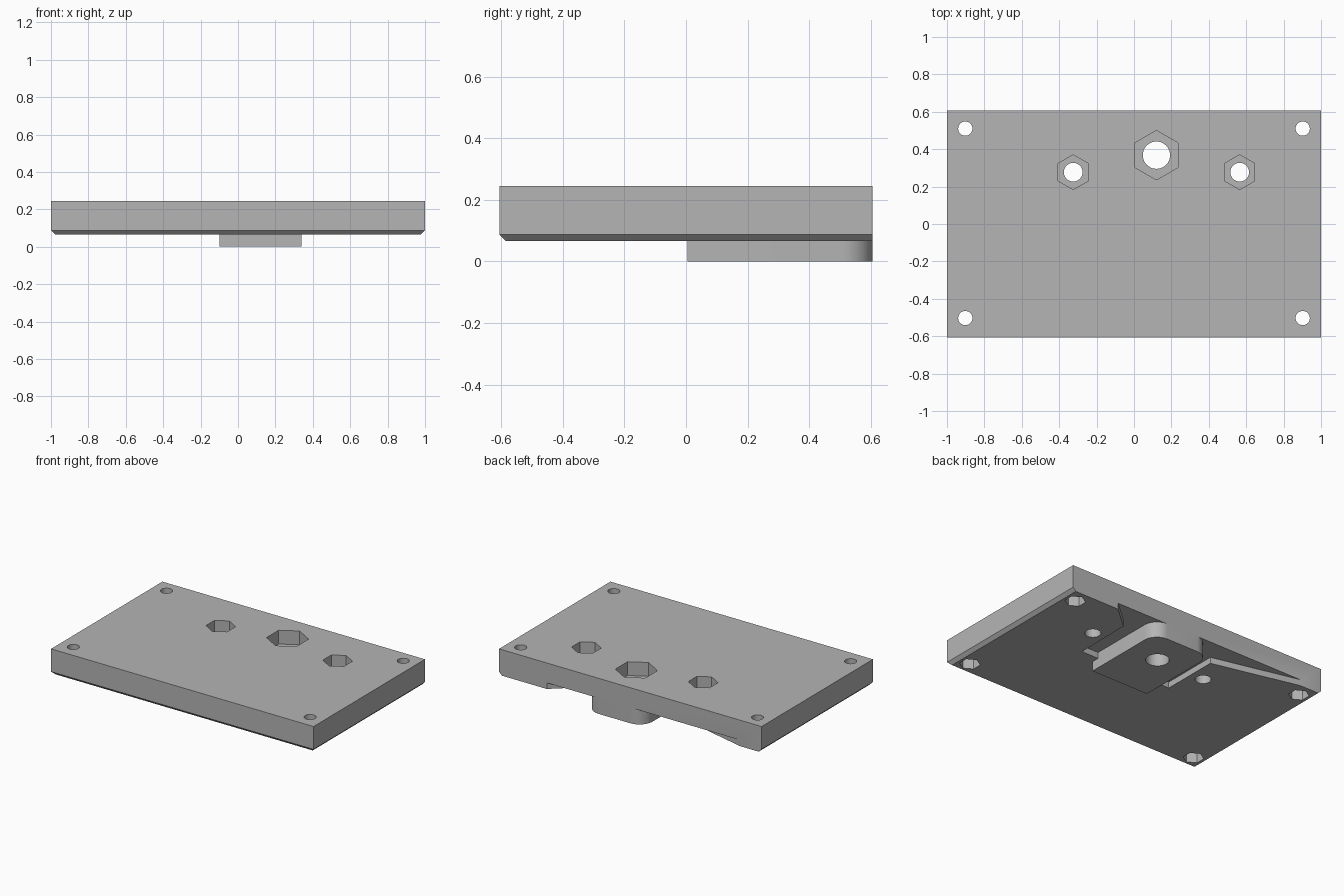
import bpy
import bmesh
from math import cos, sin, pi

old = bpy.data.objects.get("Cube")
if old:
    bpy.data.objects.remove(old, do_unlink=True)

grey = bpy.data.materials.new("plain grey")
grey.use_nodes = True
colour = (0.46, 0.46, 0.46, 1)
grey.diffuse_color = colour
grey.node_tree.nodes["Principled BSDF"].inputs["Base Color"].default_value = colour

HALF_X, HALF_Y = 1.0, 0.606
UNDER, CEILING, TOP = 0.066, 0.108, 0.245
CHAMFER = 0.022


def prism(name, outline, z0, z1):
    """Extrude a flat outline between two heights."""
    bm = bmesh.new()
    face = bm.faces.new([bm.verts.new((x, y, z0)) for x, y in outline])
    ext = bmesh.ops.extrude_face_region(bm, geom=[face])
    for v in ext["geom"]:
        if isinstance(v, bmesh.types.BMVert):
            v.co.z = z1
    bmesh.ops.recalc_face_normals(bm, faces=bm.faces)
    mesh = bpy.data.meshes.new(name)
    bm.to_mesh(mesh)
    bm.free()
    mesh.materials.append(grey)
    obj = bpy.data.objects.new(name, mesh)
    bpy.context.collection.objects.link(obj)
    return obj


def ring(cx, cy, r, sides, start=pi / 2, sweep=2 * pi):
    return [(cx + r * cos(start + sweep * i / sides),
             cy + r * sin(start + sweep * i / sides)) for i in range(sides)]


def combine(body, tool, operation):
    """Apply a boolean and discard the tool."""
    tool.hide_render = True
    mod = body.modifiers.new("boolean", "BOOLEAN")
    mod.operation, mod.object, mod.solver = operation, tool, "EXACT"
    bpy.context.view_layer.objects.active = body
    bpy.ops.object.modifier_apply(modifier=mod.name)
    bpy.data.objects.remove(tool, do_unlink=True)


# Plate, chamfered underneath on the front and both sides
plate = prism("mounting_plate", [(-HALF_X, -HALF_Y), (HALF_X, -HALF_Y),
                                 (HALF_X, HALF_Y), (-HALF_X, HALF_Y)], UNDER, TOP)
bm = bmesh.new()
bm.from_mesh(plate.data)
edges = [e for e in bm.edges
         if all(v.co.z < UNDER + 0.001 for v in e.verts)
         and not all(v.co.y > 0 for v in e.verts)]
bmesh.ops.bevel(bm, geom=edges, offset=CHAMFER, segments=1, affect="EDGES")
bm.to_mesh(plate.data)
bm.free()

# Shallow pocket underneath, flaring open towards the back
pocket = prism("pocket_cutter", [(0.47, 0.06), (0.475, 0.465), (0.744, 0.7),
                                 (-1.225, 0.7), (-0.23, 0.46), (-0.23, 0.06)],
               -0.1, CEILING)
combine(plate, pocket, "DIFFERENCE")

# Boss below the plate with rounded back corners
LEFT, RIGHT, R = 0.34, -0.1, 0.1
outline = [(RIGHT, 0.005), (LEFT, 0.005)]
for cx, start in ((LEFT - R, 0), (RIGHT + R, pi / 2)):
    outline += ring(cx, HALF_Y - R, R, 12, start, pi / 2)
    outline.append((cx + R * cos(start + pi / 2), HALF_Y - R + R * sin(start + pi / 2)))
# remove the doubled points where arcs end
boss = prism("boss", outline, 0, 0.125)
combine(plate, boss, "UNION")

# Bolt holes with hexagonal recesses: x, y, hole radius, hex radius, hex heights
bolts = [(0.12, 0.368, 0.073, 0.132, 0.15, 0.4)]
for x in (-0.325, 0.565):
    bolts.append((x, 0.277, 0.05, 0.093, 0.145, 0.4))
for x in (-0.902, 0.902):
    for y in (-0.503, 0.51):
        bolts.append((x, y, 0.038, 0.065, -0.1, 0.15))
for x, y, hole, hexagon, low, high in bolts:
    combine(plate, prism("hole_cutter", ring(x, y, hole, 40), -0.2, 0.5), "DIFFERENCE")
    combine(plate, prism("hex_cutter", ring(x, y, hexagon, 6), low, high), "DIFFERENCE")

# Smooth the round walls, keep corners crisp
bpy.ops.object.select_all(action="DESELECT")
plate.select_set(True)
bpy.context.view_layer.objects.active = plate
bpy.ops.object.shade_smooth_by_angle(angle=pi / 6)
